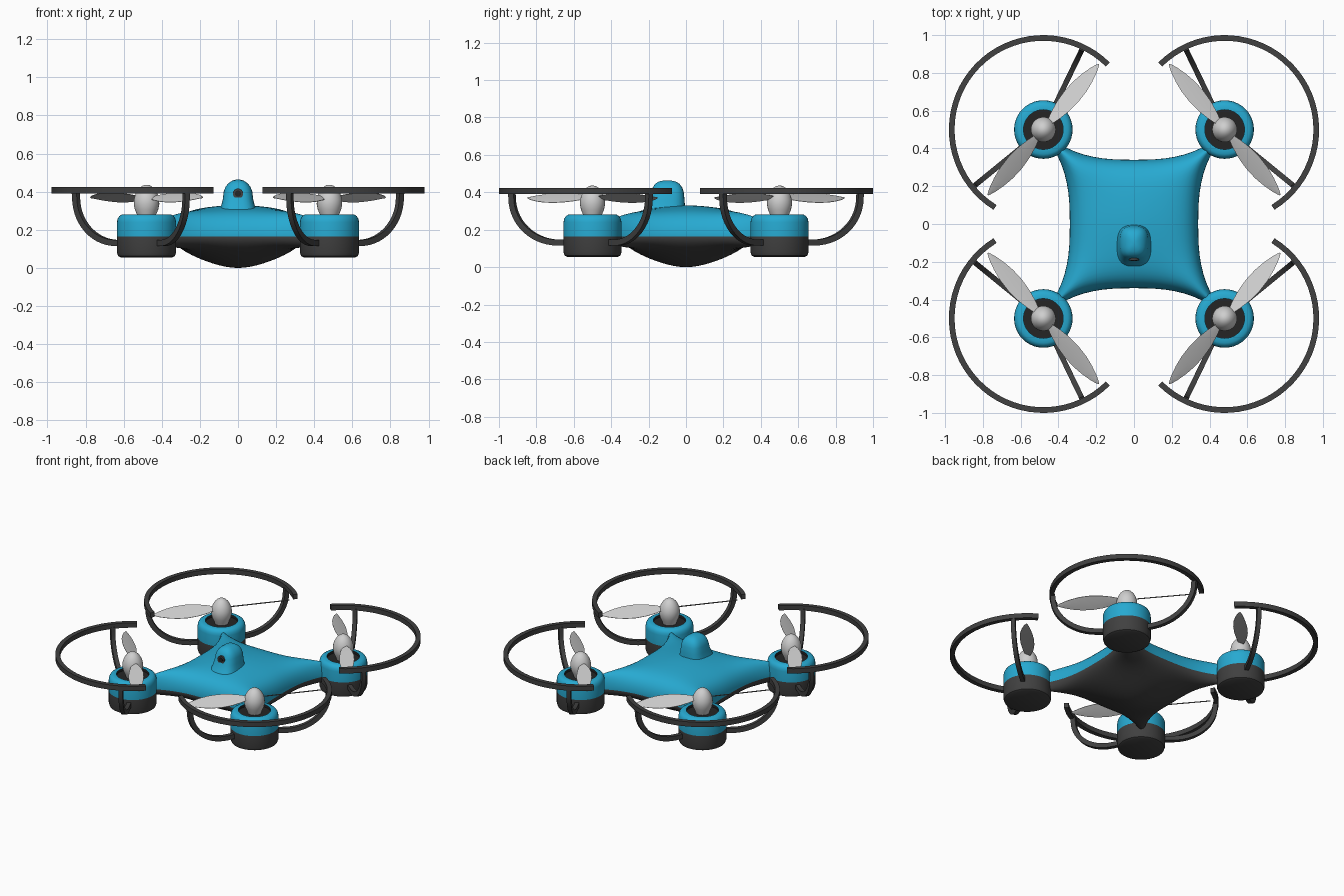
import bpy, bmesh, math
from math import sin, cos, pi, radians
from mathutils import Vector

if "Cube" in bpy.data.objects:
    bpy.data.objects.remove(bpy.data.objects["Cube"])


def material(name, r, g, b):
    m = bpy.data.materials.new(name)
    m.diffuse_color = (r, g, b, 1)
    m.use_nodes = True
    m.node_tree.nodes["Principled BSDF"].inputs["Base Color"].default_value = m.diffuse_color
    return m


BLUE = material("sky blue", 0.02, 0.40, 0.64)
DARK = material("charcoal", 0.052, 0.052, 0.052)
BLACK = material("near black", 0.018, 0.018, 0.018)
GREY = material("light grey", 0.62, 0.62, 0.62)


def finish(name, bm, mats, rule=None, angle=35):
    """Turn a bmesh into a smooth object; rule(face centre) gives the material index."""
    bmesh.ops.remove_doubles(bm, verts=bm.verts, dist=1e-5)
    bmesh.ops.recalc_face_normals(bm, faces=bm.faces)
    if rule:
        for f in bm.faces:
            f.material_index = rule(f.calc_center_median())
    me = bpy.data.meshes.new(name)
    bm.to_mesh(me)
    bm.free()
    for m in mats:
        me.materials.append(m)
    me.shade_smooth()
    me.set_sharp_from_angle(angle=radians(angle))
    ob = bpy.data.objects.new(name, me)
    bpy.context.collection.objects.link(ob)
    return ob


def loft(bm, rings):
    """Skin a list of equal closed rings and cap both ends."""
    vs = [[bm.verts.new(p) for p in ring] for ring in rings]
    n = len(rings[0])
    for a, b in zip(vs, vs[1:]):
        for i in range(n):
            j = (i + 1) % n
            bm.faces.new((a[i], a[j], b[j], b[i]))
    bm.faces.new(vs[0][::-1])
    bm.faces.new(vs[-1])


def lathe(profile, n=40):
    return [[(r * cos(2 * pi * i / n), r * sin(2 * pi * i / n), z) for i in range(n)]
            for r, z in profile]


def smooth(t):
    t = min(1, t)
    return t * t * (3 - 2 * t)


# Body: concave four-armed shell, blue above the seam and charcoal below
SEAM = 0.165


def body_point(a, b, top):
    x = a * (0.34 + 0.22 * abs(b) ** 2.77)
    y = b * (0.34 + 0.22 * abs(a) ** 2.77)
    r = math.hypot(x, y)
    edge = math.sqrt(max(0, (1 - a ** 6) * (1 - b ** 6)))
    if top:
        return x, y, SEAM + (0.165 - 0.025 * smooth(r / 0.35)) * edge
    return x, y, SEAM - (0.165 - 0.095 * smooth(r / 0.41)) * edge


bm = bmesh.new()
N = 32
steps = [sin(pi / 2 * (2 * i / N - 1)) for i in range(N + 1)]
for top in (True, False):
    grid = [[bm.verts.new(body_point(a, b, top)) for b in steps] for a in steps]
    for i in range(N):
        for j in range(N):
            bm.faces.new((grid[i][j], grid[i + 1][j], grid[i + 1][j + 1], grid[i][j + 1]))
finish("body_shell", bm, [BLUE, DARK], lambda c: 0 if c.z > SEAM else 1, 60)

# Camera housing: stacked rounded sections (z, half width, front y, back y)
sections = [(0.25, 0.104, -0.25, -0.004), (0.28, 0.1, -0.24, -0.004),
            (0.32, 0.09, -0.215, -0.005), (0.36, 0.08, -0.197, -0.008),
            (0.40, 0.075, -0.186, -0.012), (0.425, 0.066, -0.178, -0.02),
            (0.445, 0.05, -0.165, -0.034), (0.458, 0.03, -0.145, -0.055),
            (0.464, 0.01, -0.115, -0.085)]


def rounded(z, w, y0, y1, n=32):
    pts = []
    for i in range(n):
        c, s = cos(2 * pi * i / n), sin(2 * pi * i / n)
        pts.append((w * math.copysign(abs(c) ** 0.7, c),
                    (y0 + y1) / 2 + (y1 - y0) / 2 * math.copysign(abs(s) ** 0.7, s), z))
    return pts


bm = bmesh.new()
loft(bm, [rounded(*s) for s in sections])
finish("camera_housing", bm, [BLUE], None, 60)

# Camera lens: rim with a smaller dark glass
for name, r, y, mat in (("lens_rim", 0.027, -0.194, DARK), ("lens_glass", 0.016, -0.197, BLACK)):
    bm = bmesh.new()
    loft(bm, [[(r * cos(2 * pi * i / 24), yy, 0.39 + r * sin(2 * pi * i / 24)) for i in range(24)]
              for yy in (-0.15, y)])
    finish(name, bm, [mat])

# Rotor unit, described for the back right corner and mirrored to the others
POD = [(0.135, 0.055), (0.149, 0.062), (0.155, 0.08), (0.155, SEAM), (0.155, 0.24),
       (0.152, 0.257), (0.144, 0.271), (0.13, 0.28), (0.105, 0.28), (0.105, 0.262), (0.03, 0.262)]
HUB = [(0.04, 0.25), (0.05, 0.28), (0.061, 0.305), (0.067, 0.335), (0.066, 0.36), (0.058, 0.388),
       (0.045, 0.41), (0.032, 0.424), (0.018, 0.433), (0.005, 0.436)]
BLADE = [(0.04, 0.012), (0.1, 0.029), (0.16, 0.041), (0.23, 0.047), (0.3, 0.044),
         (0.36, 0.034), (0.41, 0.021), (0.44, 0.01), (0.455, 0.002)]
MID, STRUT, RING = 38.3, 77.5, 96.5


def polar(r, ang, z, side=0):
    return (r * cos(ang) - side * sin(ang), r * sin(ang) + side * cos(ang), z)


def pod(bm):
    loft(bm, lathe(POD))


def hub(bm):
    loft(bm, lathe(HUB, 28))


def blades(bm):
    for deg in (130.3, 310.3):
        rings = []
        for r, w in BLADE:
            rings.append([polar(r, radians(deg), 0.37 + 0.55 * v + dz, v)
                          for v, dz in ((-w, -0.001), (0, -0.004), (w, -0.001),
                                        (w, 0.001), (0, 0.004), (-w, 0.001))])
        loft(bm, rings)


def guard_ring(bm):
    n = 36
    rings = []
    for i in range(n + 1):
        a = radians(MID - RING + 2 * RING * i / n)
        rings.append([polar(r, a, z) for r, z in
                      ((0.47, 0.39), (0.5, 0.39), (0.5, 0.424), (0.47, 0.424))])
    loft(bm, rings)


def guard_struts(bm):
    # J-shaped path from inside the pod out and up to the ring
    path = [(0.13, 0.131)]
    for i in range(15):
        t = pi / 2 * i / 14
        path.append((0.2 + 0.277 * sin(t), 0.37 - 0.239 * cos(t)))
    path.append((0.48, 0.4))
    for s in (-1, 1):
        a = radians(MID + s * STRUT)
        rings = []
        for i, p in enumerate(path):
            p0, p1 = path[max(0, i - 1)], path[min(len(path) - 1, i + 1)]
            d = Vector((p1[0] - p0[0], p1[1] - p0[1])).normalized() * 0.016
            rings.append([polar(p[0] - d.y * k, a, p[1] + d.x * k, w)
                          for k, w in ((-1, -0.014), (1, -0.014), (1, 0.014), (-1, 0.014))])
        loft(bm, rings)


def pod_rule(c):
    if c.z < SEAM:
        return 1
    return 2 if math.hypot(abs(c.x) - 0.48, abs(c.y) - 0.5) < 0.106 else 0


parts = [("motor_pod", pod, [BLUE, DARK, BLACK], pod_rule),
         ("rotor_hub", hub, [GREY], None),
         ("rotor_blades", blades, [GREY], None),
         ("guard_ring", guard_ring, [DARK], None),
         ("guard_struts", guard_struts, [DARK], None)]
for sx, sy, where in ((1, 1, "back_right"), (-1, 1, "back_left"),
                      (1, -1, "front_right"), (-1, -1, "front_left")):
    for name, build, mats, rule in parts:
        bm = bmesh.new()
        build(bm)
        for v in bm.verts:
            v.co = (sx * (v.co.x + 0.48), sy * (v.co.y + 0.5), v.co.z)
        finish(name + "_" + where, bm, mats, rule)
